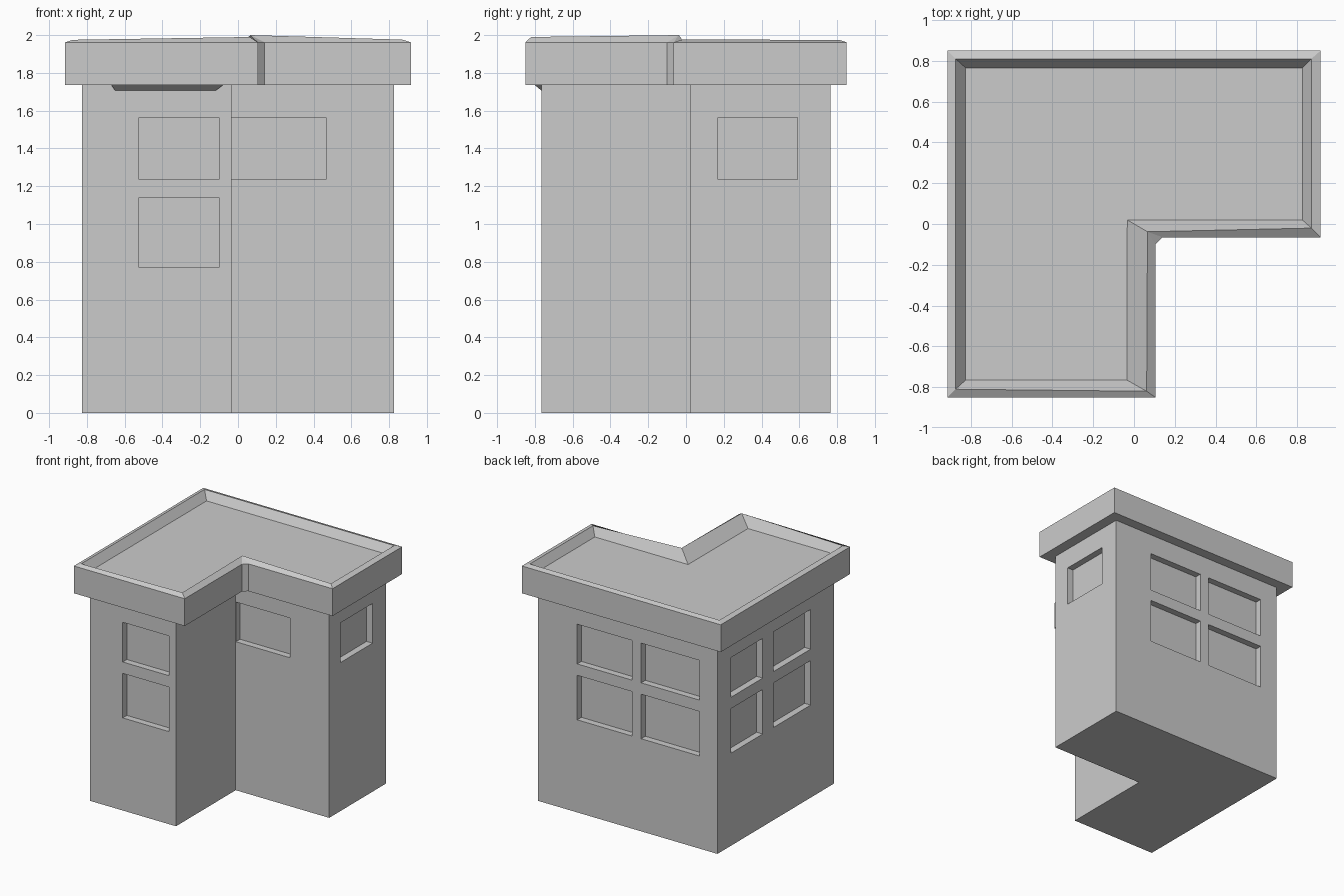
import bpy, bmesh

if "Cube" in bpy.data.objects:
    bpy.data.objects.remove(bpy.data.objects["Cube"])

WALL_TOP = 1.735
DEPTH = 0.055


def make_object(name, bm):
    bmesh.ops.recalc_face_normals(bm, faces=bm.faces)
    mesh = bpy.data.meshes.new(name)
    bm.to_mesh(mesh)
    bm.free()
    ob = bpy.data.objects.new(name, mesh)
    bpy.context.collection.objects.link(ob)
    return ob


def skin(name, loops, merge=0.0):
    """Bridge matching loops of points and close both ends."""
    bm = bmesh.new()
    rings = [[bm.verts.new(p) for p in loop] for loop in loops]
    n = len(rings[0])
    for a, b in zip(rings, rings[1:]):
        for i in range(n):
            j = (i + 1) % n
            bm.faces.new((a[i], a[j], b[j], b[i]))
    bm.faces.new(rings[0][::-1])
    bm.faces.new(rings[-1])
    if merge:
        bmesh.ops.remove_doubles(bm, verts=bm.verts, dist=merge)
    return make_object(name, bm)


def at(outline, z):
    return [(x, y, z) for x, y in outline]


# L-shaped tower walls
plan = [(-0.825, -0.765), (-0.035, -0.765), (-0.035, 0.02),
        (0.825, 0.02), (0.825, 0.765), (-0.825, 0.765)]
walls = skin("tower_walls", [at(plan, 0), at(plan, WALL_TOP)])

# Window recesses: (x0, x1, y0, y1) footprints per row
d = DEPTH
front = (-0.525, -0.10, -0.9, -0.765 + d)
back_a, back_b = (-0.04, 0.465, 0.765 - d, 0.9), (-0.66, -0.123, 0.765 - d, 0.9)
left_a, left_b = (-0.95, -0.825 + d, 0.17, 0.59), (-0.95, -0.825 + d, -0.46, 0.03)
right = (0.825 - d, 0.95, 0.17, 0.59)
notch = (-0.034, 0.465, -0.1, 0.02 + d)
rows = [((1.235, 1.565), [front, back_a, back_b, left_a, left_b, right, notch]),
        ((0.77, 1.14), [front, back_a, back_b, left_a, left_b])]

bm = bmesh.new()
for (z0, z1), openings in rows:
    for x0, x1, y0, y1 in openings:
        cube = bmesh.ops.create_cube(bm, size=1)
        for v in cube["verts"]:
            v.co = (x1 if v.co.x > 0 else x0,
                    y1 if v.co.y > 0 else y0,
                    z1 if v.co.z > 0 else z0)
cutter = make_object("window_cutter", bm)
cutter.hide_render = True
cutter.hide_set(True)
cut = walls.modifiers.new("windows", "BOOLEAN")
cut.operation = "DIFFERENCE"
cut.solver = "EXACT"
cut.object = cutter

# Overhanging parapet with a bevelled, slightly uneven rim and sunken roof
outer = [(-0.915, -0.85), (0.105, -0.85), (0.105, -0.10), (0.14, -0.065),
         (0.915, -0.065), (0.915, 0.85), (-0.915, 0.85)]
ridge = [(-0.875, -0.81, 1.975), (0.062, -0.82, 1.99), (0.066, -0.038, 2.0),
         (0.069, -0.035, 2.0), (0.87, -0.02, 1.976), (0.87, 0.81, 1.975),
         (-0.875, 0.81, 1.975)]
floor = [(-0.825, -0.765), (-0.035, -0.765), (-0.035, 0.018), (-0.033, 0.02),
         (0.825, 0.02), (0.825, 0.765), (-0.825, 0.765)]
skin("roof_parapet", [at(outer, WALL_TOP), at(outer, 1.962), ridge, at(floor, 1.91)],
     merge=0.006)

# Small wedge bracket beneath the front overhang
wedge = [[(-0.67, -0.80, WALL_TOP), (-0.67, -0.764, WALL_TOP), (-0.65, -0.764, 1.705)],
         [(-0.08, -0.80, WALL_TOP), (-0.08, -0.764, WALL_TOP), (-0.12, -0.764, 1.705)]]
skin("eave_wedge", wedge)
